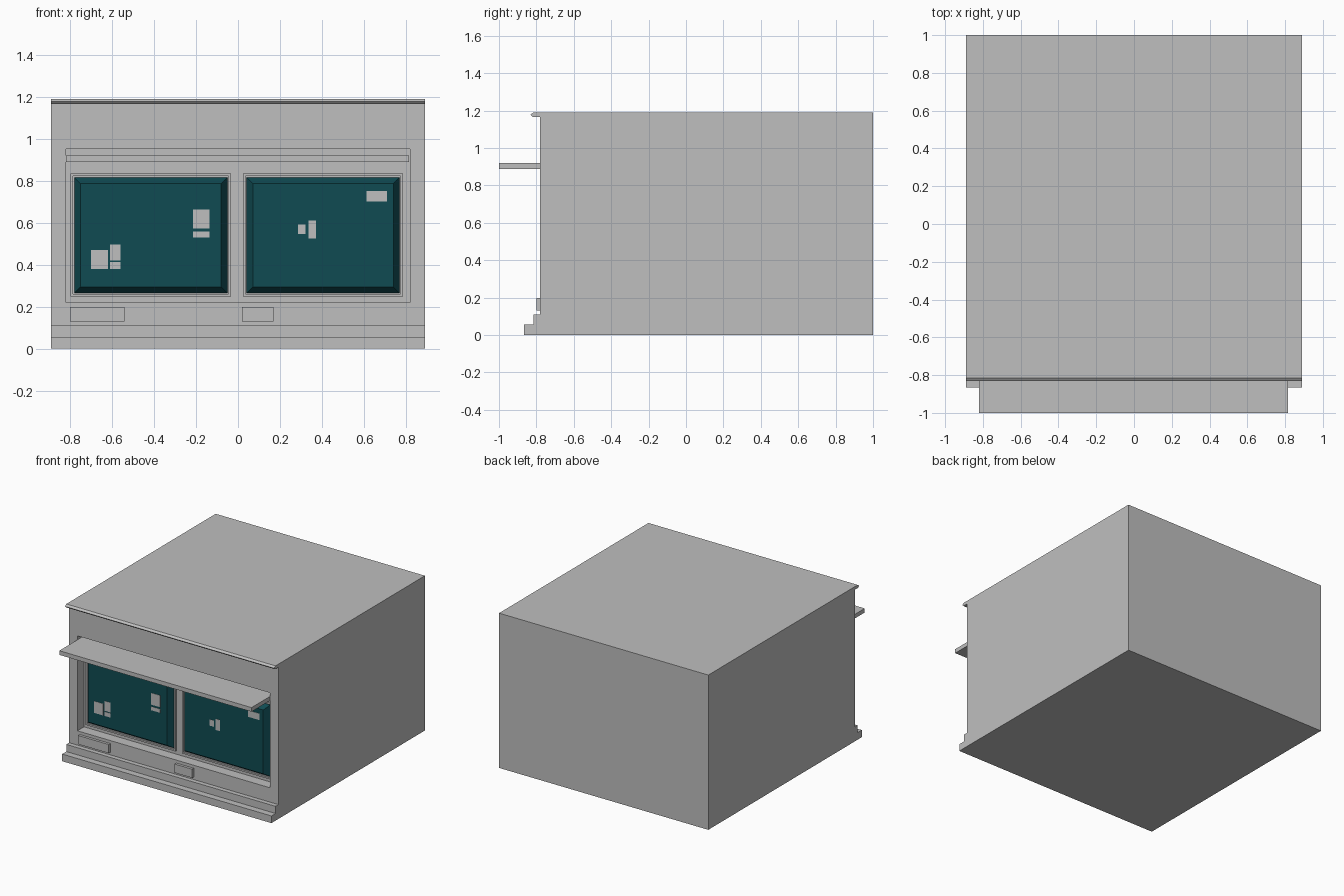
import bpy
import bmesh

cube = bpy.data.objects.get("Cube")
if cube:
    bpy.data.objects.remove(cube, do_unlink=True)


def material(name, rgb):
    m = bpy.data.materials.new(name)
    m.use_nodes = True
    m.diffuse_color = (*rgb, 1)
    m.node_tree.nodes["Principled BSDF"].inputs["Base Color"].default_value = (*rgb, 1)
    return m


GREY = material("plaster grey", (0.52, 0.52, 0.52))
TEAL = material("window teal", (0.005, 0.07, 0.085))

W = 0.89        # half width of the building
FRONT = -0.78   # main wall plane
BACK = -0.70    # rear of the window recess


def finish(bm, name, mat):
    bmesh.ops.recalc_face_normals(bm, faces=bm.faces)
    mesh = bpy.data.meshes.new(name)
    bm.to_mesh(mesh)
    bm.free()
    mesh.materials.append(mat)
    obj = bpy.data.objects.new(name, mesh)
    bpy.context.collection.objects.link(obj)
    return obj


def new_box(x, y, z):
    bm = bmesh.new()
    bmesh.ops.create_cube(bm, size=1)
    for v in bm.verts:
        v.co = [r[0] if c < 0 else r[1] for c, r in zip(v.co, (x, y, z))]
    return bm


def box(name, x, y, z, mat=GREY):
    return finish(new_box(x, y, z), name, mat)


def front_face(bm):
    return min(bm.faces, key=lambda f: f.calc_center_median().y)


def extrude_x(name, profile, mat=GREY):
    """Sweep a (y, z) profile across the full width."""
    bm = bmesh.new()
    face = bm.faces.new([bm.verts.new((-W, y, z)) for y, z in profile])
    new = bmesh.ops.extrude_face_region(bm, geom=[face])["geom"]
    for v in new:
        if isinstance(v, bmesh.types.BMVert):
            v.co.x = W
    return finish(bm, name, mat)


# Main building with a recess sunk into the front
bm = new_box((-W, W), (FRONT, 1), (0, 1.19))
face = front_face(bm)
bmesh.ops.inset_individual(bm, faces=[face], thickness=0.1)
for v in face.verts:
    v.co.x = 0.82 if v.co.x > 0 else -0.82
    v.co.z = 0.95 if v.co.z > 0.6 else 0.22
face = bmesh.ops.extrude_discrete_faces(bm, faces=[face])["faces"][0]
for v in face.verts:
    v.co.y = BACK
finish(bm, "building", GREY)

# Cornice and stepped plinth
extrude_x("cornice", [(FRONT, 1.19), (-0.815, 1.19), (-0.832, 1.178),
                      (-0.82, 1.166), (FRONT, 1.166)])
extrude_x("plinth", [(FRONT, 0), (-0.865, 0), (-0.865, 0.055),
                     (-0.815, 0.055), (-0.815, 0.11), (FRONT, 0.11)])

# Awning slab and wall plaques
box("awning", (-0.82, 0.815), (-1, BACK), (0.888, 0.92))
box("left_plaque", (0.02, 0.17), (-0.80, FRONT), (0.13, 0.197))
box("right_plaque", (-0.80, -0.54), (-0.80, FRONT), (0.13, 0.197))

# Windows: a thin raised frame around a bevelled pane
PANE = -0.75
for side, x0, x1 in (("right", -0.78, -0.05), ("left", 0.04, 0.77)):
    bm = new_box((x0 - 0.017, x1 + 0.017), (BACK - 0.015, BACK), (0.247, 0.833))
    face = front_face(bm)
    bmesh.ops.inset_individual(bm, faces=[face], thickness=0.017)
    face = bmesh.ops.extrude_discrete_faces(bm, faces=[face])["faces"][0]
    for v in face.verts:
        v.co.y = BACK - 0.002
    finish(bm, side + "_window_frame", GREY)

    bm = new_box((x0, x1), (BACK - 0.004, BACK), (0.264, 0.816))
    face = front_face(bm)
    bmesh.ops.inset_individual(bm, faces=[face], thickness=0.043)
    for v in face.verts:
        v.co.y = PANE
    finish(bm, side + "_window_pane", TEAL)

# Small notices on the panes
notices = [
    (-0.70, -0.62, 0.38, 0.47), (-0.61, -0.56, 0.42, 0.495), (-0.61, -0.56, 0.38, 0.413),
    (-0.215, -0.135, 0.573, 0.663), (-0.215, -0.135, 0.53, 0.558),
    (0.285, 0.322, 0.545, 0.592), (0.336, 0.372, 0.525, 0.61), (0.612, 0.71, 0.70, 0.75),
]
for i, (x0, x1, z0, z1) in enumerate(notices, 1):
    box(f"notice_{i}", (x0, x1), (PANE - 0.002, PANE), (z0, z1))
